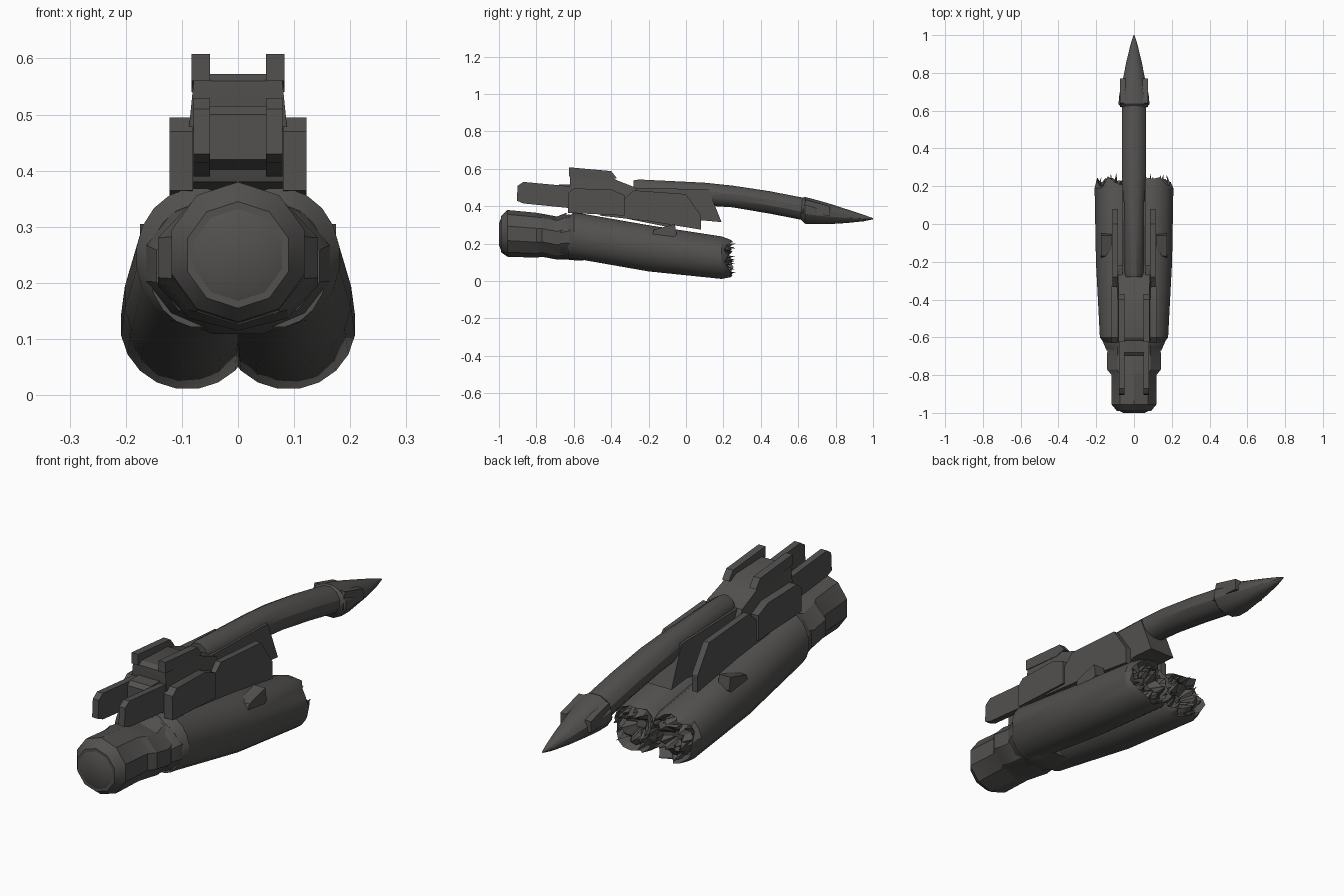
import bpy, bmesh, math, random

random.seed(4)


def material(name, rgb):
    m = bpy.data.materials.new(name)
    m.diffuse_color = (*rgb, 1)
    return m


GREY = material("charcoal grey", (0.085, 0.082, 0.079))


def finish(name, bm):
    bmesh.ops.recalc_face_normals(bm, faces=bm.faces)
    me = bpy.data.meshes.new(name)
    bm.to_mesh(me)
    bm.free()
    me.materials.append(GREY)
    ob = bpy.data.objects.new(name, me)
    bpy.context.collection.objects.link(ob)
    return ob


def loft(name, rings, n, turn=0.0, jag=()):
    """Skin of rings (y, x centre, z centre, x radius, z radius); jag = y jitter by ring index."""
    bm = bmesh.new()
    jag = dict(jag)
    prev = None
    for k, (y, xc, zc, rx, rz) in enumerate(rings):
        ring = []
        for i in range(n):
            a = 2 * math.pi * (i + turn) / n
            j = random.uniform(-1, 1) * jag.get(k, 0)
            ring.append(bm.verts.new((xc + rx * math.cos(a), y + j, zc + rz * math.sin(a))))
        if prev:
            for i in range(n):
                bm.faces.new((prev[i], prev[(i + 1) % n], ring[(i + 1) % n], ring[i]))
        else:
            bm.faces.new(ring)
        prev = ring
    bm.faces.new(prev)
    return finish(name, bm)


def plate(name, profile, x0, x1, taper=0.0):
    """Side profile (y, z) extruded from x0 to x1."""
    bm = bmesh.new()
    zm = min(z for _, z in profile)
    sides = []
    for x, s in ((x0, 1), (x1, -1)):
        vs = [bm.verts.new((x + s * taper * (z - zm), y, z)) for y, z in profile]
        bm.faces.new(vs)
        sides.append(vs)
    n = len(profile)
    for i in range(n):
        bm.faces.new((sides[0][i], sides[0][(i + 1) % n], sides[1][(i + 1) % n], sides[1][i]))
    return finish(name, bm)


# Single blunt front drum with neck and flared collar
loft("front_drum", [
    (-0.99, 0, 0.25, 0.095, 0.095), (-0.955, 0, 0.255, 0.125, 0.125),
    (-0.80, 0, 0.245, 0.125, 0.12), (-0.77, 0, 0.245, 0.15, 0.115),
    (-0.69, 0, 0.23, 0.15, 0.115), (-0.64, 0, 0.24, 0.145, 0.125)], 10, 0.5)
loft("front_cap", [(-1.0, 0, 0.25, 0.06, 0.06), (-0.985, 0, 0.25, 0.093, 0.093)], 10, 0.5)
loft("collar", [
    (-0.67, 0, 0.23, 0.15, 0.11), (-0.63, 0, 0.235, 0.168, 0.125),
    (-0.58, 0, 0.23, 0.175, 0.125), (-0.5, 0, 0.225, 0.15, 0.115)], 12, 0.5)

for s, side in ((-1, "left"), (1, "right")):
    # Twin canisters, tilted, with torn rear ends
    loft(side + "_canister", [
        (-0.63, s * 0.07, 0.23, 0.09, 0.11), (-0.60, s * 0.072, 0.245, 0.11, 0.125),
        (-0.20, s * 0.085, 0.175, 0.118, 0.125), (0.19, s * 0.09, 0.125, 0.12, 0.115),
        (0.225, s * 0.09, 0.12, 0.105, 0.1), (0.19, s * 0.09, 0.122, 0.09, 0.085),
        (0.22, s * 0.09, 0.12, 0.06, 0.055), (0.18, s * 0.09, 0.12, 0.02, 0.02)],
        20, 0.5, ((4, 0.03), (5, 0.025), (6, 0.03), (7, 0.01)))

    # Ragged shards around the torn end
    bm = bmesh.new()
    for k in range(22):
        a = 2 * math.pi * k / 22
        r = random.uniform(0.045, 0.1)
        x, z = s * 0.09 + r * math.cos(a), 0.125 + r * 0.95 * math.sin(a)
        base = [bm.verts.new((x + 0.017 * math.cos(t + a), 0.185, z + 0.017 * math.sin(t + a)))
                for t in (0, 2.1, 4.2)]
        tip = bm.verts.new((x + random.uniform(-0.02, 0.02), random.uniform(0.215, 0.268),
                            max(0.02, z + random.uniform(-0.02, 0.02))))
        bm.faces.new(base)
        for i in range(3):
            bm.faces.new((base[i], base[(i + 1) % 3], tip))
    finish(side + "_torn_shards", bm)

    # Lug on the canister shoulder
    plate(side + "_lug", [(-0.19, 0.23), (-0.17, 0.275), (-0.06, 0.305), (-0.05, 0.25), (-0.08, 0.22)],
          s * 0.12, s * 0.175)
    # Large side fin beside the cradle
    plate(side + "_side_fin", [
        (-0.46, 0.35), (-0.42, 0.40), (-0.33, 0.44), (-0.28, 0.485), (0.0, 0.465),
        (0.08, 0.35), (0.08, 0.275), (-0.2, 0.32)], s * 0.085, s * 0.113)
    # Cheek on the side of the housing
    plate(side + "_cheek", [
        (-0.63, 0.365), (-0.63, 0.47), (-0.6, 0.495), (-0.40, 0.49), (-0.33, 0.46), (-0.33, 0.35)],
        s * 0.08, s * 0.122)
    # Front arm plate
    plate(side + "_front_arm", [
        (-0.905, 0.43), (-0.90, 0.51), (-0.87, 0.53), (-0.60, 0.505), (-0.45, 0.49),
        (-0.45, 0.39), (-0.62, 0.39), (-0.87, 0.415)], s * 0.05, s * 0.079)
    # Top rail
    plate(side + "_top_rail", [
        (-0.625, 0.56), (-0.625, 0.608), (-0.40, 0.588), (-0.37, 0.55), (-0.42, 0.54)],
        s * 0.05, s * 0.083)

# Launcher housing
plate("housing", [
    (-0.62, 0.43), (-0.62, 0.56), (-0.60, 0.572), (-0.42, 0.565), (-0.36, 0.535),
    (-0.27, 0.50), (-0.22, 0.40), (-0.3, 0.35), (-0.5, 0.36), (-0.6, 0.38)], -0.1, 0.1, 0.1)
plate("front_crossbar", [(-0.70, 0.42), (-0.70, 0.50), (-0.68, 0.515), (-0.60, 0.515), (-0.60, 0.40)],
      -0.052, 0.052)

# Cradle below the rocket, ending in a slanted block
plate("cradle", [
    (-0.35, 0.34), (-0.35, 0.50), (0.12, 0.49), (0.19, 0.315), (0.08, 0.325), (-0.1, 0.29)],
    -0.062, 0.062)

# Slim rocket with stepped collar and pointed nose
loft("rocket_body", [
    (-0.28, 0, 0.49, 0.045, 0.05), (-0.25, 0, 0.485, 0.053, 0.06), (0.1, 0, 0.465, 0.058, 0.063),
    (0.25, 0, 0.452, 0.065, 0.06), (0.45, 0, 0.42, 0.066, 0.062), (0.64, 0, 0.383, 0.067, 0.062)],
    12, 0.5)
loft("rocket_nose", [
    (0.61, 0, 0.385, 0.06, 0.055), (0.635, 0, 0.378, 0.085, 0.074), (0.69, 0, 0.37, 0.08, 0.068),
    (0.76, 0, 0.36, 0.062, 0.058), (0.86, 0, 0.347, 0.042, 0.038), (0.95, 0, 0.337, 0.019, 0.018),
    (1.0, 0, 0.333, 0.003, 0.003)], 12, 0.5)
# Small strakes on the nose collar
for s, side in ((-1, "left"), (1, "right")):
    plate(side + "_nose_strake", [(0.62, 0.36), (0.64, 0.435), (0.77, 0.40), (0.77, 0.35)],
          s * 0.045, s * 0.075)

# Smooth shading with sharp edges kept
for o in bpy.data.objects:
    o.select_set(True)
    bpy.context.view_layer.objects.active = o
bpy.ops.object.shade_smooth_by_angle(angle=math.radians(30))
